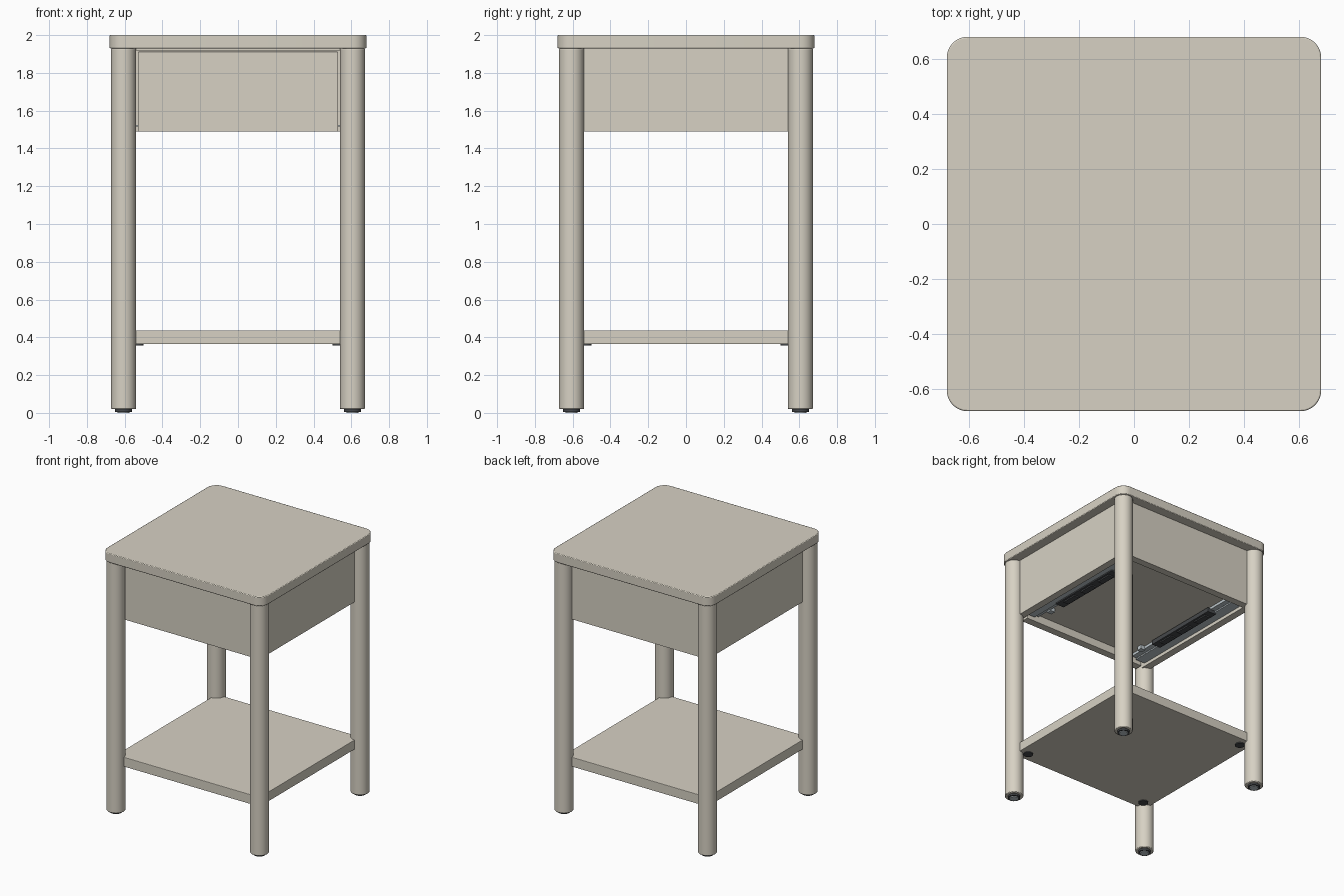
import bpy
import bmesh
import math
from mathutils import Matrix

cube = bpy.data.objects.get("Cube")
if cube:
    bpy.data.objects.remove(cube, do_unlink=True)


def material(name, rgb, rough=0.6):
    m = bpy.data.materials.new(name)
    m.use_nodes = True
    m.diffuse_color = (*rgb, 1)
    bsdf = m.node_tree.nodes["Principled BSDF"]
    bsdf.inputs["Base Color"].default_value = (*rgb, 1)
    bsdf.inputs["Roughness"].default_value = rough
    return m


BEIGE = material("warm beige", (0.68, 0.64, 0.55))
DARK = material("dark plastic", (0.06, 0.065, 0.07))
STEEL = material("pale steel", (0.52, 0.58, 0.61), 0.4)


def finish(name, bm, mat, bevel=0):
    mesh = bpy.data.meshes.new(name)
    bm.to_mesh(mesh)
    bm.free()
    mesh.materials.append(mat)
    ob = bpy.data.objects.new(name, mesh)
    bpy.context.collection.objects.link(ob)
    if bevel:
        mod = ob.modifiers.new("soft edges", 'BEVEL')
        mod.width = bevel
        mod.segments = 2
        mod.limit_method = 'ANGLE'
        mod.angle_limit = math.radians(50)
    return ob


def box(name, x, y, z, mat=BEIGE, bevel=0, corner=0):
    """Box from (min, max) ranges, with optional rounded upright corners."""
    bm = bmesh.new()
    bmesh.ops.create_cube(bm, size=1)
    for v in bm.verts:
        for i, (low, high) in enumerate((x, y, z)):
            v.co[i] = high if v.co[i] > 0 else low
    if corner:
        upright = [e for e in bm.edges
                   if abs(e.verts[0].co.z - e.verts[1].co.z) > 0.001]
        bmesh.ops.bevel(bm, geom=upright, offset=corner, segments=8,
                        profile=0.5, affect='EDGES')
    return finish(name, bm, mat, bevel)


def rod(name, x, y, z0, z1, radius, mat=BEIGE, bevel=0, sides=40):
    bm = bmesh.new()
    bmesh.ops.create_cone(bm, cap_ends=True, segments=sides, radius1=radius,
                          radius2=radius, depth=z1 - z0,
                          matrix=Matrix.Translation((x, y, (z0 + z1) / 2)))
    return finish(name, bm, mat, bevel)


LEG = 0.606      # leg centre, also the outer plane of panels and shelf
smooth = []

# Top and shelf
smooth.append(box("table_top", (-0.68, 0.68), (-0.68, 0.68), (1.93, 2.0),
                  bevel=0.005, corner=0.075))
box("shelf", (-LEG, LEG), (-LEG, LEG), (0.365, 0.437), bevel=0.003)

# Legs with feet, and shelf fixings beside them
for sx, side in ((-1, "right"), (1, "left")):
    for sy, end in ((-1, "front"), (1, "back")):
        tag = f"{end}_{side}"
        x, y = sx * LEG, sy * LEG
        smooth += [
            rod("leg_" + tag, x, y, 0.02, 1.93, 0.066, bevel=0.005),
            rod("foot_" + tag, x, y, 0.006, 0.022, 0.044, DARK),
            rod("foot_pad_" + tag, x, y, 0.0, 0.008, 0.032, STEEL),
            rod("shelf_fixing_" + tag, sx * 0.535, sy * 0.535,
                0.358, 0.37, 0.035, DARK, sides=24),
        ]

# Apron panels
box("back_panel", (-LEG, LEG), (0.55, LEG), (1.49, 1.93))
for s, side in ((-1, "right"), (1, "left")):
    box("side_panel_" + side, sorted((s * 0.55, s * LEG)), (-LEG, LEG),
        (1.49, 1.93))
box("front_top_rail", (-0.55, 0.55), (-0.59, -0.54), (1.918, 1.93))

# Drawer
box("drawer_front", (-0.53, 0.53), (-0.61, -0.55), (1.49, 1.912), bevel=0.003)
box("drawer_bottom", (-0.47, 0.47), (-0.55, 0.48), (1.55, 1.57))
box("drawer_back", (-0.47, 0.47), (0.45, 0.48), (1.57, 1.84))

# Drawer sides and runners
for s, side in ((-1, "right"), (1, "left")):
    def span(a, b):
        return sorted((s * a, s * b))
    box("drawer_side_" + side, span(0.44, 0.47), (-0.55, 0.45), (1.57, 1.84))
    box("runner_wall_" + side, span(0.54, 0.55), (-0.54, 0.52), (1.515, 1.6),
        STEEL)
    box("runner_shelf_" + side, span(0.47, 0.55), (-0.54, 0.52),
        (1.515, 1.525), STEEL)
    box("runner_slide_" + side, span(0.435, 0.475), (-0.54, 0.5),
        (1.53, 1.55), STEEL)
    box("runner_damper_" + side, span(0.41, 0.485), (-0.29, 0.33),
        (1.505, 1.54), DARK, bevel=0.004)
    for i in range(3):
        y = -0.22 + i * 0.19
        box(f"damper_rib_{side}_{i + 1}", span(0.425, 0.47), (y, y + 0.12),
            (1.495, 1.51), DARK)
    box("runner_tab_" + side, span(0.40, 0.44), (-0.44, -0.40),
        (1.52, 1.55), STEEL)

# Smooth shading on round parts
bpy.ops.object.select_all(action='DESELECT')
for ob in smooth:
    ob.select_set(True)
bpy.context.view_layer.objects.active = smooth[0]
bpy.ops.object.shade_smooth_by_angle(angle=math.radians(35))
